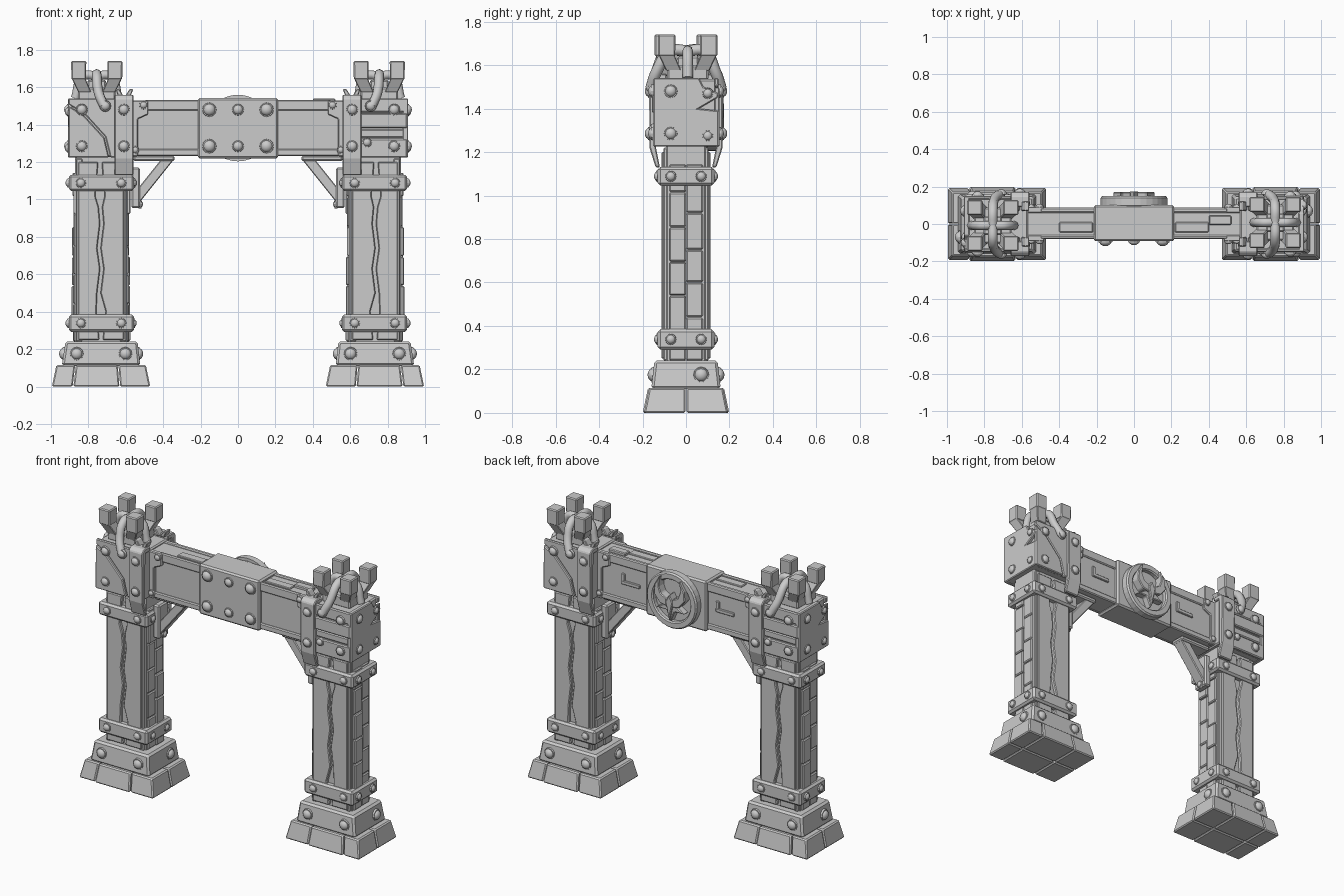
import bpy, bmesh, math, random
from mathutils import Vector, Matrix

random.seed(4)
cube = bpy.data.objects.get("Cube")
if cube:
    bpy.data.objects.remove(cube)

stone = bpy.data.materials.new("plain grey")
stone.use_nodes = True
GREY = (0.6, 0.6, 0.6, 1)
stone.diffuse_color = GREY
stone.node_tree.nodes["Principled BSDF"].inputs["Base Color"].default_value = GREY


def finish(name, bm, bevel=0.0):
    bmesh.ops.recalc_face_normals(bm, faces=bm.faces[:])
    mesh = bpy.data.meshes.new(name)
    bm.to_mesh(mesh)
    bm.free()
    mesh.materials.append(stone)
    ob = bpy.data.objects.new(name, mesh)
    bpy.context.scene.collection.objects.link(ob)
    if bevel:
        mod = ob.modifiers.new("edge_wear", "BEVEL")
        mod.width, mod.segments, mod.limit_method = bevel, 1, "ANGLE"
    return ob


def loft(name, low, z0, high, z1, bevel=0.008):
    """Box between two rectangles (x0, x1, y0, y1) at two heights."""
    bm = bmesh.new()
    rings = []
    for (x0, x1, y0, y1), z in ((low, z0), (high, z1)):
        rings.append([bm.verts.new(p) for p in
                      ((x0, y0, z), (x1, y0, z), (x1, y1, z), (x0, y1, z))])
    a, b = rings
    bm.faces.new(a)
    bm.faces.new(b)
    for i in range(4):
        j = (i + 1) % 4
        bm.faces.new((a[i], a[j], b[j], b[i]))
    return finish(name, bm, bevel)


def box(name, x0, x1, y0, y1, z0, z1, bevel=0.008):
    return loft(name, (x0, x1, y0, y1), z0, (x0, x1, y0, y1), z1, bevel)


def prism(name, pts, axis, lo, hi, bevel=0.005):
    """Outline in the xz plane (axis y) or yz plane (axis x), extruded."""
    bm = bmesh.new()
    place = (lambda p, d: (p[0], d, p[1])) if axis == "y" else (lambda p, d: (d, p[0], p[1]))
    a = [bm.verts.new(place(p, lo)) for p in pts]
    b = [bm.verts.new(place(p, hi)) for p in pts]
    bm.faces.new(a)
    bm.faces.new(b)
    for i in range(len(pts)):
        j = (i + 1) % len(pts)
        bm.faces.new((a[i], a[j], b[j], b[i]))
    return finish(name, bm, bevel)


def bolt(name, pos, normal, r=0.027):
    bm = bmesh.new()
    bmesh.ops.create_uvsphere(bm, u_segments=12, v_segments=8, radius=r)
    for f in bm.faces:
        f.smooth = True
    bmesh.ops.scale(bm, vec=(1, 1, 0.8), verts=bm.verts[:])
    bmesh.ops.create_cone(bm, cap_ends=True, segments=12, radius1=r * 1.2,
                          radius2=r * 1.1, depth=0.014)
    turn = Vector((0, 0, 1)).rotation_difference(Vector(normal)).to_matrix().to_4x4()
    bm.transform(Matrix.Translation(pos) @ turn)
    return finish(name, bm)


def bar(name, pts, r):
    """Rounded bar bent through a few points."""
    cu = bpy.data.curves.new(name, "CURVE")
    cu.dimensions, cu.bevel_depth, cu.bevel_resolution, cu.use_fill_caps = "3D", r, 2, True
    cu.resolution_u = 5
    sp = cu.splines.new("BEZIER")
    sp.bezier_points.add(len(pts) - 1)
    for bp, p in zip(sp.bezier_points, pts):
        bp.co = p
        bp.handle_left_type = bp.handle_right_type = "AUTO"
    cu.materials.append(stone)
    ob = bpy.data.objects.new(name, cu)
    bpy.context.scene.collection.objects.link(ob)
    return ob


CX = -0.732


def pillar():
    parts = []
    add = parts.append
    # stepped stone foot
    xs, ys = (-0.265, -0.15, 0.1, 0.265), (-0.195, 0, 0.195)
    for i in range(3):
        for j in range(2):
            w = 1.03 if i == 1 else 1.0
            g = 0.002
            lo = (CX + xs[i] + g, CX + xs[i + 1] - g, ys[j] * w + g, ys[j + 1] * w - g)
            hi = (CX + xs[i] * 0.91 + g, CX + xs[i + 1] * 0.91 - g,
                  ys[j] * w * 0.88 + g, ys[j + 1] * w * 0.88 - g)
            add(loft("foot_stone", lo, 0, hi, 0.115, 0.007))
    add(loft("foot_step", (CX - .21, CX + .21, -.16, .16), .11,
             (CX - .19, CX + .195, -.145, .145), .242, .012))
    for s in (-1, 1):
        for dx in (-.13, .13):
            add(bolt("foot_bolt", (CX + dx, s * .152, .175), (0, s, 0), .031))
        add(bolt("foot_bolt", (CX + s * .2, 0.07 * s, .175), (s, 0, 0), .031))
    # shaft core and side bricks
    add(box("shaft_core", CX - .14, CX + .14, -.092, .092, .2, 1.24))
    for s in (-1, 1):
        for col in (0, 1):
            z = .24
            rows = (.13, .17, .155, .16, .16, .13) if col else (.2, .16, .15, .17, .225)
            for h in rows:
                d = .152 + random.uniform(-.006, .006)
                x0, x1 = sorted((CX + s * .1, CX + s * d))
                y0 = -.078 + .078 * col
                add(box("shaft_brick", x0, x1, y0, y0 + .077, z + .002, z + h - .002, .006))
                z += h
        # split timber facing with a ragged central crack
        crack = ((0, .25), (0, .4), (-.012, .5), (.004, .63), (-.012, .74), (.004, .87),
                 (-.004, .96), (-.006, 1.02), (-.006, 1.2))
        for side in (-1, 1):
            inner = [(CX + dx + side * (.025 if z in (.4, 1.02) else .009), z) for dx, z in crack]
            edge = CX + side * .122
            y0, y1 = sorted((s * .085, s * .113))
            add(prism("shaft_plank", [(edge, .25)] + inner + [(edge, 1.2)], "y", y0, y1))
    for s in (-1, 1):
        for e in (-1, 1):
            x0, x1 = sorted((CX + e * .1, CX + e * .135))
            y0, y1 = sorted((s * .07, s * .104))
            add(box("shaft_corner", x0, x1, y0, y1, .24, 1.22, .006))
    # bolted bands
    for z0, z1 in ((.292, .385), (1.045, 1.132)):
        add(box("shaft_band", CX - .172, CX + .176, -.13, .13, z0, z1, .012))
        zc = (z0 + z1) / 2
        for s in (-1, 1):
            for d in (-.108, .108):
                add(bolt("band_bolt", (CX + d, s * .128, zc), (0, s, 0), .024))
            for d in (-.07, .07):
                add(bolt("band_bolt", (CX + s * .173, d, zc), (s, 0, 0), .022))
    # head block: split plate in front, boards behind, chipped plate outside
    add(box("head_core", -.89, -.568, -.138, .138, 1.228, 1.535))
    add(prism("head_plate", [(-.905, 1.225), (-.69, 1.225), (-.715, 1.33), (-.825, 1.45),
                             (-.905, 1.5)], "y", -.154, -.13))
    add(prism("head_plate", [(-.905, 1.508), (-.82, 1.457), (-.709, 1.335), (-.682, 1.225),
                             (-.6, 1.225), (-.6, 1.54), (-.905, 1.54)], "y", -.15, -.13))
    for z0, z1, y in ((1.225, 1.325, .152), (1.331, 1.375, .146), (1.381, 1.46, .157),
                      (1.466, 1.54, .15)):
        add(box("head_board", -.905, -.6, .13, y, z0, z1, .006))
    add(prism("head_side", [(-.15, 1.225), (.15, 1.225), (.15, 1.54), (-.06, 1.54), (-.08, 1.5),
                            (-.15, 1.47), (-.145, 1.45), (-.06, 1.4), (-.15, 1.39)],
              "x", -.91, -.88))
    for z in (1.285, 1.48):
        add(bolt("head_side_bolt", (-.908, .07, z), (-1, 0, 0)))
        add(bolt("head_side_bolt", (-.908, -.1, z - .01), (-1, 0, 0), .022))
        for s in (-1, 1):
            add(bolt("head_bolt", (-.835, s * .153, z), (0, s, 0)))
            add(bolt("strap_bolt", (-.61, s * .168, z), (0, s, 0)))
    add(bolt("head_bolt", (-.69, .153, 1.305), (0, 1, 0), .022))
    # folded straps holding the beam
    for s in (-1, 1):
        outline = [(.12, 1.13), (.14, 1.13), (.168, 1.22), (.17, 1.54), (.15, 1.56),
                   (.09, 1.56), (.09, 1.53), (.135, 1.53), (.14, 1.23)]
        add(prism("strap", [(y * s, z) for y, z in outline], "x", -.66, -.56))
        y0, y1 = sorted((s * .07, s * .12))
        add(loft("strap_hook", (-.64, -.61, y0, y1), 1.55, (-.655, -.635, y0, y1), 1.59, .004))
        add(loft("strap_hook", (-.605, -.575, y0, y1), 1.55, (-.58, -.56, y0, y1), 1.59, .004))
    # four-pronged crown
    kx, ky = -.755, -.008
    add(box("crown_neck", kx - .1, kx + .1, ky - .095, ky + .095, 1.53, 1.6))
    add(box("crown_core", kx - .05, kx + .05, ky - .05, ky + .05, 1.59, 1.64))
    for sx in (-1, 1):
        for sy in (-1, 1):
            def rect(a, b):
                return (*sorted((kx + sx * a, kx + sx * b)), *sorted((ky + sy * a, ky + sy * b)))
            add(loft("crown_arm", rect(.03, .1), 1.575, rect(.06, .133), 1.645, .004))
            add(loft("crown_prong", rect(.058, .136), 1.64, rect(.056, .137), 1.74, .006))
        add(bar("crown_bar", [(kx, ky, 1.66), (kx + sx * .07, ky, 1.66),
                              (kx + sx * .115, ky, 1.54)], .024))
        add(bar("crown_hook", [(kx, ky, 1.665), (kx, ky + sx * .075, 1.665),
                               (kx + .01, sx * .135, 1.57), (kx + .04, sx * .16, 1.5)], .026))
        add(bolt("crown_bolt", (kx + .045, sx * .165, 1.5), (0, sx, 0), .026))
    # diagonal brace under the beam
    add(box("brace_foot", -.57, -.525, -.05, .05, .955, 1.17))
    add(box("brace_top", -.56, -.34, -.05, .05, 1.205, 1.235))
    add(prism("brace", [(-.535, .985), (-.525, .985), (-.345, 1.21), (-.415, 1.21), (-.535, 1.06)],
              "y", -.038, .038))
    add(bolt("brace_bolt", (-.524, 0, .975), (1, 0, 0), .02))
    return parts


# one pillar, and its half-turn copy
spin = Matrix.Rotation(math.pi, 4, "Z")
for part in pillar():
    twin = part.copy()
    twin.name = "left_" + part.name
    part.name = "right_" + part.name
    bpy.context.scene.collection.objects.link(twin)
    twin.matrix_world = spin

# beam with rims, corner brackets and top boards
box("beam", -.6, .6, -.07, .078, 1.235, 1.522)
for e in (-1, 1):
    for s in (-1, 1):
        for z0, z1, a, b in ((1.475, 1.532, .2, .5), (1.232, 1.27, .2, .56)):
            x0, x1 = sorted((e * a, e * b))
            y0, y1 = sorted((s * .06, s * .084 + .003))
            box("beam_rim", x0, x1, y0, y1, z0, z1, .006)
        prism("beam_bracket", [(e * .57, 1.23), (e * .535, 1.23), (e * .535, 1.43),
                               (e * .48, 1.455), (e * .48, 1.53), (e * .57, 1.53)],
              "y", *sorted((s * .06, s * .092)))
        bolt("bracket_bolt", (e * .505, s * .092, 1.505), (0, s, 0), .02)
        bolt("bracket_bolt", (e * .55, s * .092, 1.265), (0, s, 0), .018)
    x0, x1 = sorted((e * .27, e * .4))
    box("beam_inset", x0, x1, .07, .088, 1.36, 1.385, .004)
    box("beam_inset", x1 - .025, x1, .07, .087, 1.36, 1.43, .004)
    x0, x1 = sorted((e * .22, e * .4))
    box("top_board", x0, x1, -.045, .01, 1.515, 1.53, .004)
box("top_chip", .4, .52, -.005, .045, 1.515, 1.54, .005)

# central wrap with bolts
box("centre_wrap", -.215, .215, -.092, .102, 1.22, 1.542, .01)
for x in (-.153, 0, .153):
    for z in (1.285, 1.48):
        bolt("wrap_bolt", (x, -.092, z), (0, -1, 0), .027 if x == 0 else .033)

# round ornament on the back
ZC = 1.382


def ring(r, n=32, a0=0, a1=2 * math.pi):
    return [(r * math.cos(a0 + (a1 - a0) * i / n), ZC + r * math.sin(a0 + (a1 - a0) * i / n))
            for i in range(n)]


prism("ornament_disc", ring(.16), "y", .095, .118, 0)
bm = bmesh.new()
loops = []
for r, y in ((.178, .1), (.178, .14), (.17, .15), (.14, .15), (.133, .142), (.133, .1)):
    loops.append([bm.verts.new((x, y, z)) for x, z in ring(r)])
for a, b in zip(loops, loops[1:] + loops[:1]):
    for i in range(32):
        j = (i + 1) % 32
        bm.faces.new((a[i], a[j], b[j], b[i]))
finish("ornament_ring", bm)
for s in (-1, 1):
    horn = [(.02, -.03), (.07, -.02), (.11, .03), (.105, .09), (.07, .15), (.075, .08),
            (.06, .04), (.02, .02)]
    prism("ornament_horn", [(s * x, ZC + z) for x, z in horn], "y", .11, .172)
    prism("ornament_blade", [(s * x, ZC + z) for x, z in
                             ((.0, -.13), (.03, -.06), (.1, -.06), (.03, -.015), (0, -.04))],
          "y", .11, .16)
prism("ornament_spike", [(-.025, ZC), (0, ZC - .12), (.025, ZC), (0, ZC + .05)], "y", .11, .175)
